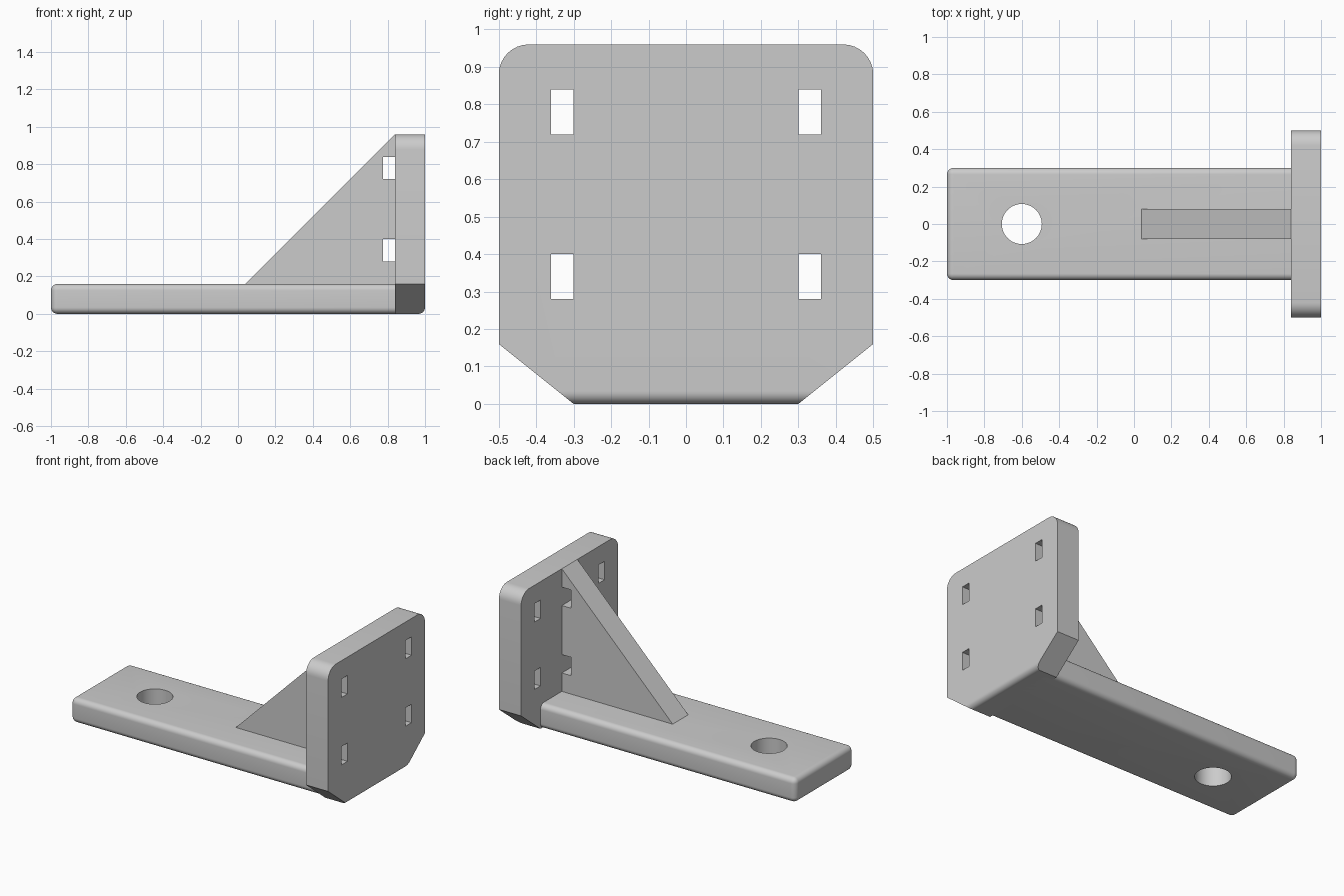
import bpy, bmesh, math
from mathutils import Vector

if "Cube" in bpy.data.objects:
    bpy.data.objects.remove(bpy.data.objects["Cube"], do_unlink=True)

grey = bpy.data.materials.new("light_grey")
grey.use_nodes = True
COLOUR = (0.6, 0.6, 0.6, 1)
grey.diffuse_color = COLOUR
grey.node_tree.nodes["Principled BSDF"].inputs["Base Color"].default_value = COLOUR


def prism(name, outline, shift):
    """Extrude a closed outline along a shift vector."""
    bm = bmesh.new()
    face = bm.faces.new([bm.verts.new(p) for p in outline])
    new = bmesh.ops.extrude_face_region(bm, geom=[face])["geom"]
    bmesh.ops.translate(bm, vec=shift, verts=[v for v in new if isinstance(v, bmesh.types.BMVert)])
    bmesh.ops.recalc_face_normals(bm, faces=bm.faces)
    mesh = bpy.data.meshes.new(name)
    bm.to_mesh(mesh)
    bm.free()
    obj = bpy.data.objects.new(name, mesh)
    mesh.materials.append(grey)
    bpy.context.collection.objects.link(obj)
    return obj


def box(name, lo, hi):
    outline = [(lo[0], lo[1], lo[2]), (hi[0], lo[1], lo[2]),
               (hi[0], hi[1], lo[2]), (lo[0], hi[1], lo[2])]
    return prism(name, outline, (0, 0, hi[2] - lo[2]))


def round_edges(obj, radius, rule):
    """Bevel the edges whose two ends satisfy the rule."""
    bm = bmesh.new()
    bm.from_mesh(obj.data)
    edges = [e for e in bm.edges if rule(e.verts[0].co, e.verts[1].co)]
    bmesh.ops.bevel(bm, geom=edges, offset=radius, segments=8, profile=0.5, affect="EDGES")
    bm.to_mesh(obj.data)
    bm.free()


def cut(obj, cutter):
    cutter.hide_render = True
    cutter.hide_set(True)
    mod = obj.modifiers.new("cut", "BOOLEAN")
    mod.operation = "DIFFERENCE"
    mod.solver = "EXACT"
    mod.object = cutter
    bpy.context.view_layer.objects.active = obj
    bpy.ops.object.modifier_apply(modifier=mod.name)
    bpy.data.objects.remove(cutter, do_unlink=True)


def smooth(obj):
    bpy.ops.object.select_all(action="DESELECT")
    obj.select_set(True)
    bpy.context.view_layer.objects.active = obj
    bpy.ops.object.shade_smooth_by_angle(angle=math.radians(30))


T = 0.16           # thickness of every part
FACE = 1 - T       # inner face of the upright plate
TOP = 0.96
SLOTS = [(0.28, 0.40), (0.72, 0.84)]

# Base arm with rounded edges and a bolt hole
arm = box("base_arm", (-1, -0.3, 0), (0.9, 0.3, T))
round_edges(arm, 0.035, lambda a, b: min(a.x, b.x) < 0)
hole = [(-0.6 + 0.107 * math.cos(t), 0.107 * math.sin(t), -0.1)
        for t in (i * math.tau / 48 for i in range(48))]
cut(arm, prism("hole_cutter", hole, (0, 0, 0.4)))
smooth(arm)

# Upright plate with chamfered bottom corners and rounded top corners
half = [(0.3, 0), (0.5, T), (0.5, TOP)]
outline = half + [(-y, z) for y, z in reversed(half)]
plate = prism("upright_plate", [(FACE, y, z) for y, z in outline], (T, 0, 0))
round_edges(plate, 0.08, lambda a, b: a.z > 0.9 and b.z > 0.9 and abs(a.y - b.y) < 0.01)
round_edges(plate, 0.035, lambda a, b: a.z < 0.01 and b.z < 0.01 and min(a.x, b.x) > 0.99)
for side in (-1, 1):
    for z0, z1 in SLOTS:
        y0, y1 = sorted((side * 0.3, side * 0.36))
        cut(plate, box("slot_cutter", (0.7, y0, z0), (1.1, y1, z1)))
smooth(plate)

# Triangular rib, notched where it meets the plate
notched = [(0.04, T), (FACE, T)]
for z0, z1 in SLOTS:
    notched += [(FACE, z0), (0.775, z0), (0.775, z1), (FACE, z1)]
notched.append((FACE, TOP))
prism("support_rib", [(x, -0.08, z) for x, z in notched], (0, T, 0))
